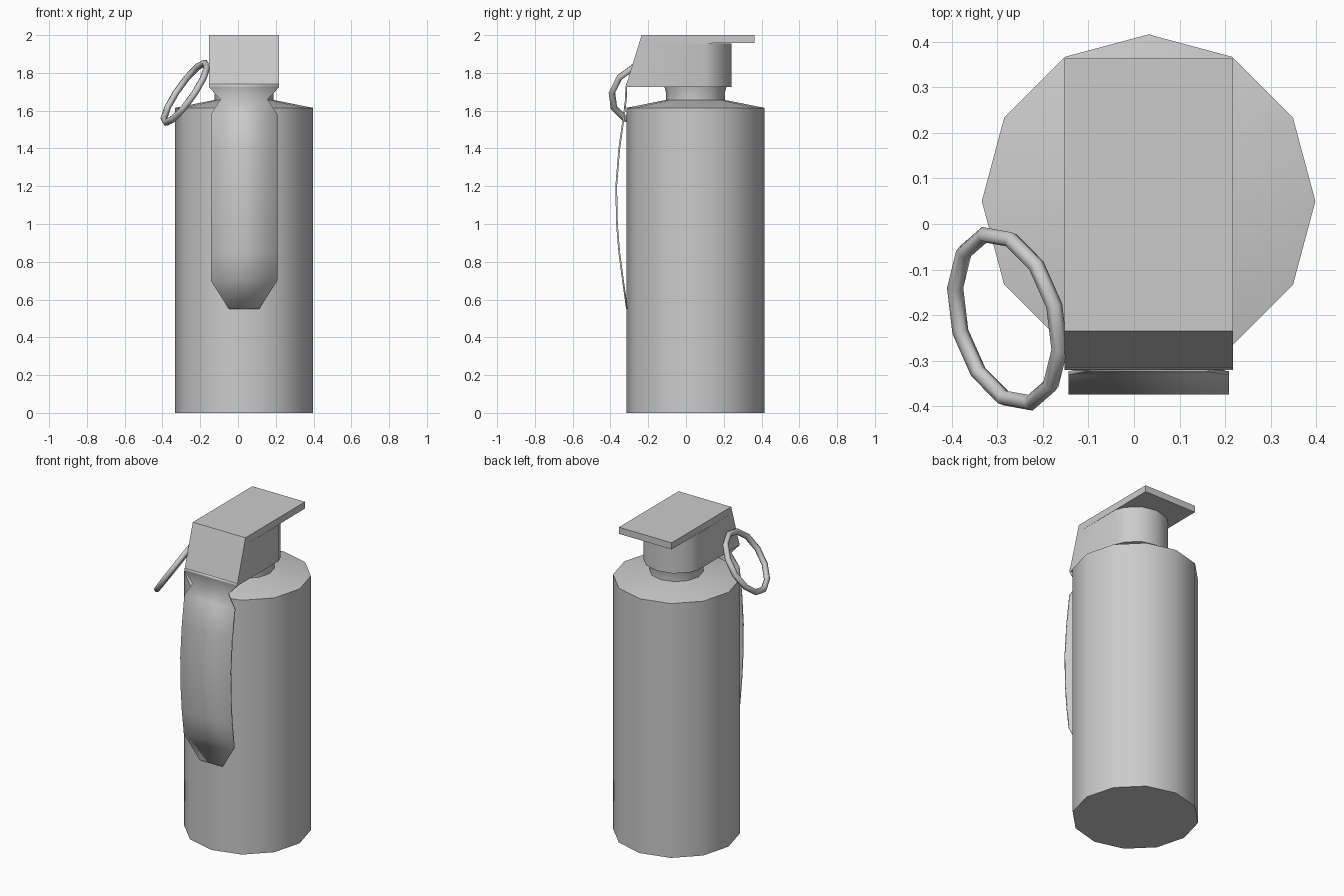
import bpy, bmesh, math
from mathutils import Vector

if "Cube" in bpy.data.objects:
    bpy.data.objects.remove(bpy.data.objects["Cube"])

CX, CY = 0.032, 0.05   # axis of the canister


def make(name, verts, faces, angle=40):
    me = bpy.data.meshes.new(name)
    me.from_pydata(verts, [], faces)
    bm = bmesh.new()
    bm.from_mesh(me)
    bmesh.ops.recalc_face_normals(bm, faces=bm.faces)
    bm.to_mesh(me)
    bm.free()
    ob = bpy.data.objects.new(name, me)
    bpy.context.collection.objects.link(ob)
    smooth(ob, angle)
    return ob


def smooth(ob, angle=40):
    bpy.ops.object.select_all(action='DESELECT')
    ob.select_set(True)
    bpy.context.view_layer.objects.active = ob
    bpy.ops.object.shade_smooth_by_angle(angle=math.radians(angle))


def loft(name, loops, angle=40):
    """Skin equal-length closed loops and cap both ends."""
    n = len(loops[0])
    verts = [p for lp in loops for p in lp]
    faces = [(k*n + i, k*n + (i+1) % n, (k+1)*n + (i+1) % n, (k+1)*n + i)
             for k in range(len(loops) - 1) for i in range(n)]
    faces += [tuple(range(n)), tuple(range((len(loops)-1)*n, len(loops)*n))]
    return make(name, verts, faces, angle)


def ring12(r, z):
    return [(CX + r*math.cos(math.tau*i/12), CY + r*math.sin(math.tau*i/12), z)
            for i in range(12)]


# twelve-sided canister with sloping shoulder and neck
loft("canister_body", [ring12(0.366, 0), ring12(0.366, 1.615), ring12(0.155, 1.657)])
loft("neck", [ring12(0.157, 1.64), ring12(0.155, 1.69), ring12(0.165, 1.73)])


# fuze head: sloping front, straight sides, rounded back
def head_loop(front, z):
    half = [(0.185, front), (0.185, 0.10), (0.163, 0.15), (0.095, 0.217)]
    pts = half + [(0, 0.24)] + [(-x, y) for x, y in reversed(half)]
    return [(CX + x, y, z) for x, y in pts]


loft("fuze_head", [head_loop(-0.32, 1.725), head_loop(-0.249, 1.955)])

# top plate overhanging the back
plate = [(-0.249, 1.955), (-0.235, 2.0), (0.363, 2.0), (0.363, 1.958)]
loft("top_plate", [[(CX + s*0.185, y, z) for y, z in plate] for s in (-1, 1)])

# thin bowed safety lever: height, depth, half width
rows = [(1.74, -0.317, 0.185), (1.725, -0.320, 0.185), (1.66, -0.323, 0.125),
        (1.58, -0.332, 0.176), (1.40, -0.358, 0.176), (1.20, -0.374, 0.176),
        (1.00, -0.370, 0.176), (0.85, -0.358, 0.176), (0.70, -0.338, 0.176),
        (0.55, -0.317, 0.080)]
verts = [(CX + s*w, y, z) for z, y, w in rows for s in (-1, 1)]
faces = [(2*i, 2*i+2, 2*i+3, 2*i+1) for i in range(len(rows) - 1)]
lever = make("safety_lever", verts, faces)
sol = lever.modifiers.new("thickness", 'SOLIDIFY')
sol.thickness = 0.009
front_facing = lever.data.polygons[0].normal.y < 0
sol.offset = -1 if front_facing else 1

# tilted pull ring
normal = Vector((0.80, 0.22, -0.56))
bpy.ops.mesh.primitive_torus_add(
    major_segments=12, minor_segments=6, major_radius=0.191, minor_radius=0.018,
    location=(-0.278, -0.208, 1.695),
    rotation=normal.to_track_quat('Z', 'Y').to_euler())
pull_ring = bpy.context.object
pull_ring.name = "pull_ring"
smooth(pull_ring, 65)
